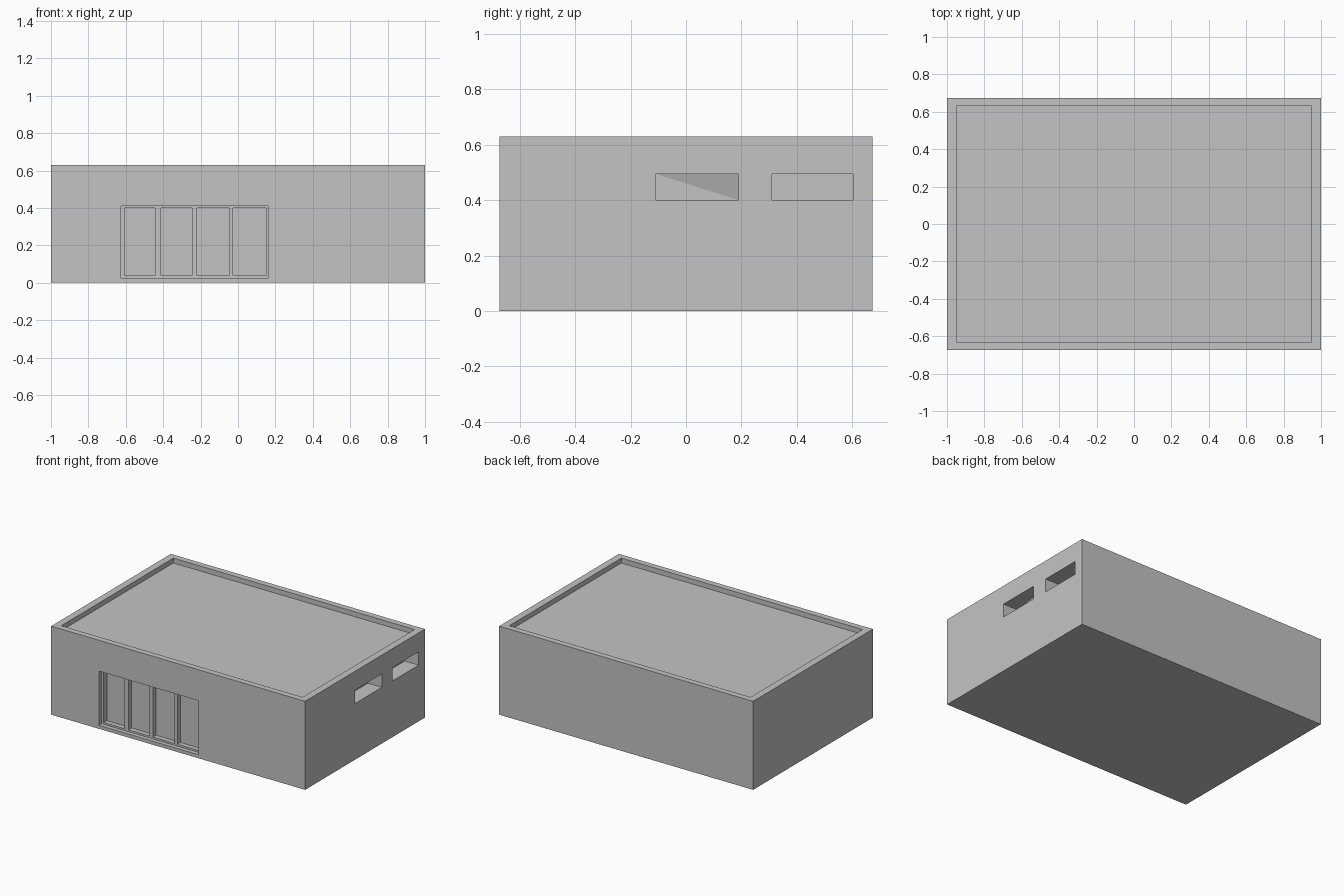
import bpy
import bmesh

cube = bpy.data.objects.get("Cube")
if cube:
    bpy.data.objects.remove(cube, do_unlink=True)

grey = bpy.data.materials.new("plain_grey")
grey.use_nodes = True
colour = (0.55, 0.55, 0.55, 1)
grey.diffuse_color = colour
grey.node_tree.nodes["Principled BSDF"].inputs["Base Color"].default_value = colour

HALF_Y = 0.673
HEIGHT = 0.63
WINDOW_X = 0.89      # back of the window recesses


def box(name, x, y, z, skew=0):
    """Box from (low, high) ranges; skew pulls one back corner outward."""
    bm = bmesh.new()
    bmesh.ops.create_cube(bm, size=1)
    for v in bm.verts:
        v.co = [r[1] if c > 0 else r[0] for c, r in zip(v.co, (x, y, z))]
    if skew:
        def back(yy, zz):
            return min(bm.verts, key=lambda v: abs(v.co.x - x[0])
                       + abs(v.co.y - yy) + abs(v.co.z - zz))
        corner, a, c = back(y[1], z[1]), back(y[0], z[1]), back(y[1], z[0])
        bmesh.ops.connect_verts(bm, verts=[a, c])
        corner.co.x += skew
    bmesh.ops.recalc_face_normals(bm, faces=bm.faces)
    mesh = bpy.data.meshes.new(name)
    bm.to_mesh(mesh)
    bm.free()
    mesh.materials.append(grey)
    obj = bpy.data.objects.new(name, mesh)
    bpy.context.collection.objects.link(obj)
    return obj


def cut(target, cutter):
    """Subtract the cutter, then remove it."""
    cutter.hide_render = True
    mod = target.modifiers.new("cut", 'BOOLEAN')
    mod.operation = 'DIFFERENCE'
    mod.solver = 'EXACT'
    mod.object = cutter
    bpy.context.view_layer.objects.active = target
    bpy.ops.object.modifier_apply(modifier=mod.name)
    bpy.data.objects.remove(cutter, do_unlink=True)


# Main block of the building
building = box("building", (-1, 1), (-HALF_Y, HALF_Y), (0, HEIGHT))

# Sunken roof inside a parapet
cut(building, box("roof_cutter", (-0.95, 0.95), (-0.63, 0.63), (HEIGHT - 0.035, 0.8)))

# Door opening, then four deeper panels
cut(building, box("door_cutter", (-0.625, 0.16), (-0.8, -HALF_Y + 0.03), (0.025, 0.41)))
for x in ((-0.607, -0.443), (-0.412, -0.245), (-0.22, -0.048), (-0.028, 0.15)):
    cut(building, box("panel_cutter", x, (-0.8, -HALF_Y + 0.065), (0.038, 0.4)))

# High windows on the left side, the first with a folded pane
for y, skew in (((-0.11, 0.19), 0.03), ((0.31, 0.603), 0)):
    cut(building, box("window_cutter", (WINDOW_X, 1.1), y, (0.4, 0.495), skew))
